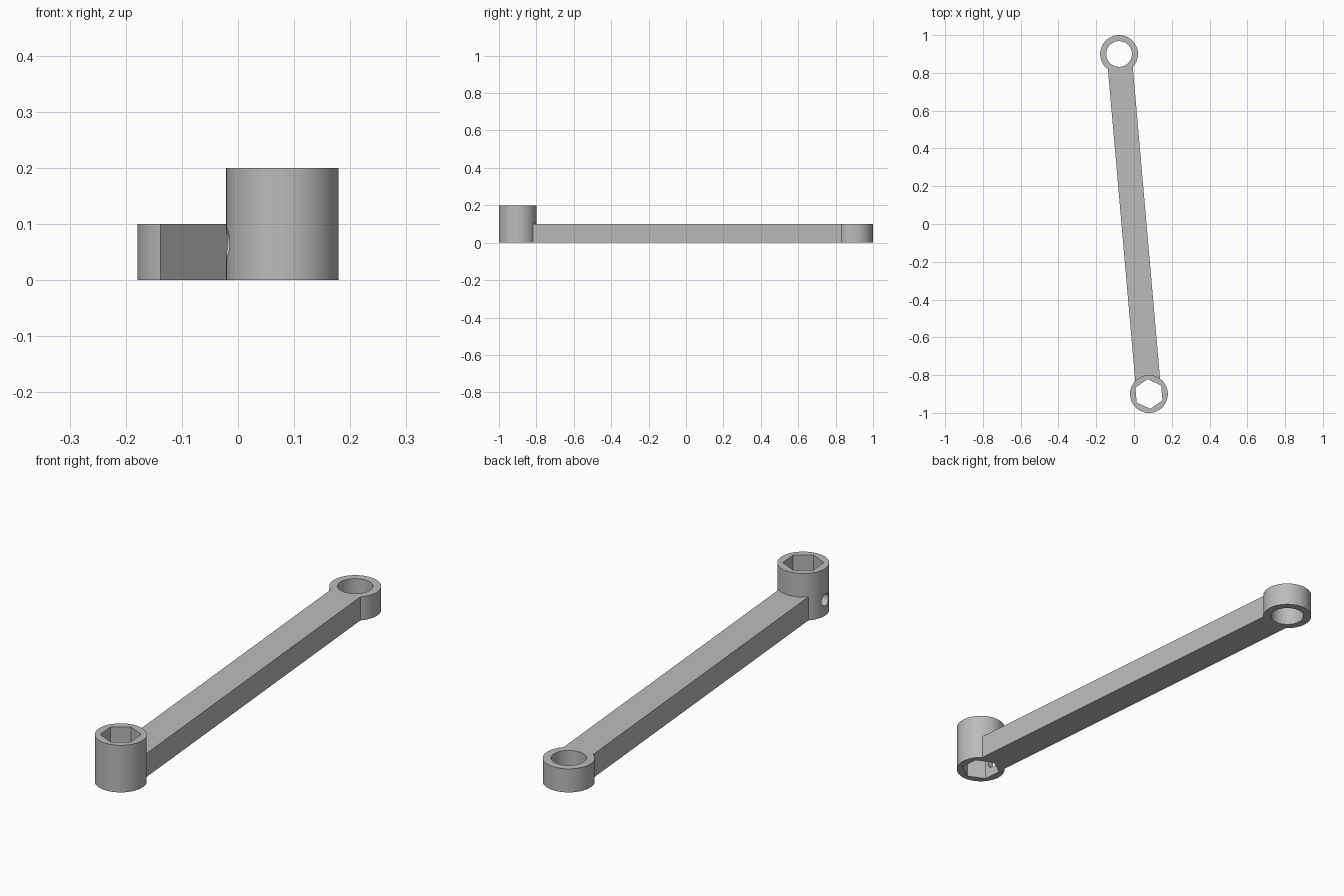
import bpy
from math import radians, cos, sin
from mathutils import Matrix, Vector

cube = bpy.data.objects.get("Cube")
if cube:
    bpy.data.objects.remove(cube, do_unlink=True)

TILT = radians(5)
END_X, END_Y = 0.079, 0.9
RADIUS = 0.1
ARM_HEIGHT, SOCKET_HEIGHT = 0.1, 0.2
SOCKET = Vector((END_X, -END_Y, 0))
EYE = Vector((-END_X, END_Y, 0))

steel = bpy.data.materials.new("grey steel")
steel.use_nodes = True
GREY = (0.5, 0.5, 0.5, 1)
steel.diffuse_color = GREY
steel.node_tree.nodes["Principled BSDF"].inputs["Base Color"].default_value = GREY


def cylinder(name, base, radius, z0, z1, sides=96, turn=0.0):
    bpy.ops.mesh.primitive_cylinder_add(
        vertices=sides, radius=radius, depth=z1 - z0,
        location=(base.x, base.y, (z0 + z1) / 2), rotation=(0, 0, turn))
    ob = bpy.context.object
    ob.name = name
    ob.data.materials.append(steel)
    return ob


def combine(target, other, operation):
    mod = target.modifiers.new(operation.lower(), 'BOOLEAN')
    mod.operation, mod.solver, mod.object = operation, 'EXACT', other
    bpy.context.view_layer.objects.active = target
    bpy.ops.object.modifier_apply(modifier=mod.name)
    bpy.data.objects.remove(other, do_unlink=True)


# Straight arm between the two end centres
bpy.ops.mesh.primitive_cube_add(size=1, location=(0, 0, ARM_HEIGHT / 2))
wrench = bpy.context.object
wrench.name = "wrench_body"
wrench.data.materials.append(steel)
wrench.data.transform(Matrix.Rotation(TILT, 4, 'Z')
                      @ Matrix.Diagonal((0.132, (EYE - SOCKET).length, ARM_HEIGHT, 1)))

# Tall socket and low eye
combine(wrench, cylinder("socket", SOCKET, RADIUS, 0, SOCKET_HEIGHT), 'UNION')
combine(wrench, cylinder("eye", EYE, RADIUS, 0, ARM_HEIGHT), 'UNION')

# Through holes: round in the eye, hexagonal in the socket
combine(wrench, cylinder("eye_bore", EYE, 0.068, -0.1, 0.3), 'DIFFERENCE')
combine(wrench, cylinder("hex_bore", SOCKET, 0.079, -0.1, 0.3, 6, TILT), 'DIFFERENCE')

# Small set-screw hole through one socket wall, square to the arm
side = Vector((-cos(TILT), -sin(TILT), 0))
screw = cylinder("screw_hole", SOCKET, 0.026, 0, 0.15, 48)
screw.rotation_euler = side.to_track_quat('Z', 'Y').to_euler()
screw.location = SOCKET + side * 0.085 + Vector((0, 0, 0.066))
bpy.context.view_layer.update()
combine(wrench, screw, 'DIFFERENCE')

bpy.ops.object.select_all(action='DESELECT')
wrench.select_set(True)
bpy.context.view_layer.objects.active = wrench
bpy.ops.object.shade_smooth_by_angle(angle=radians(30))
